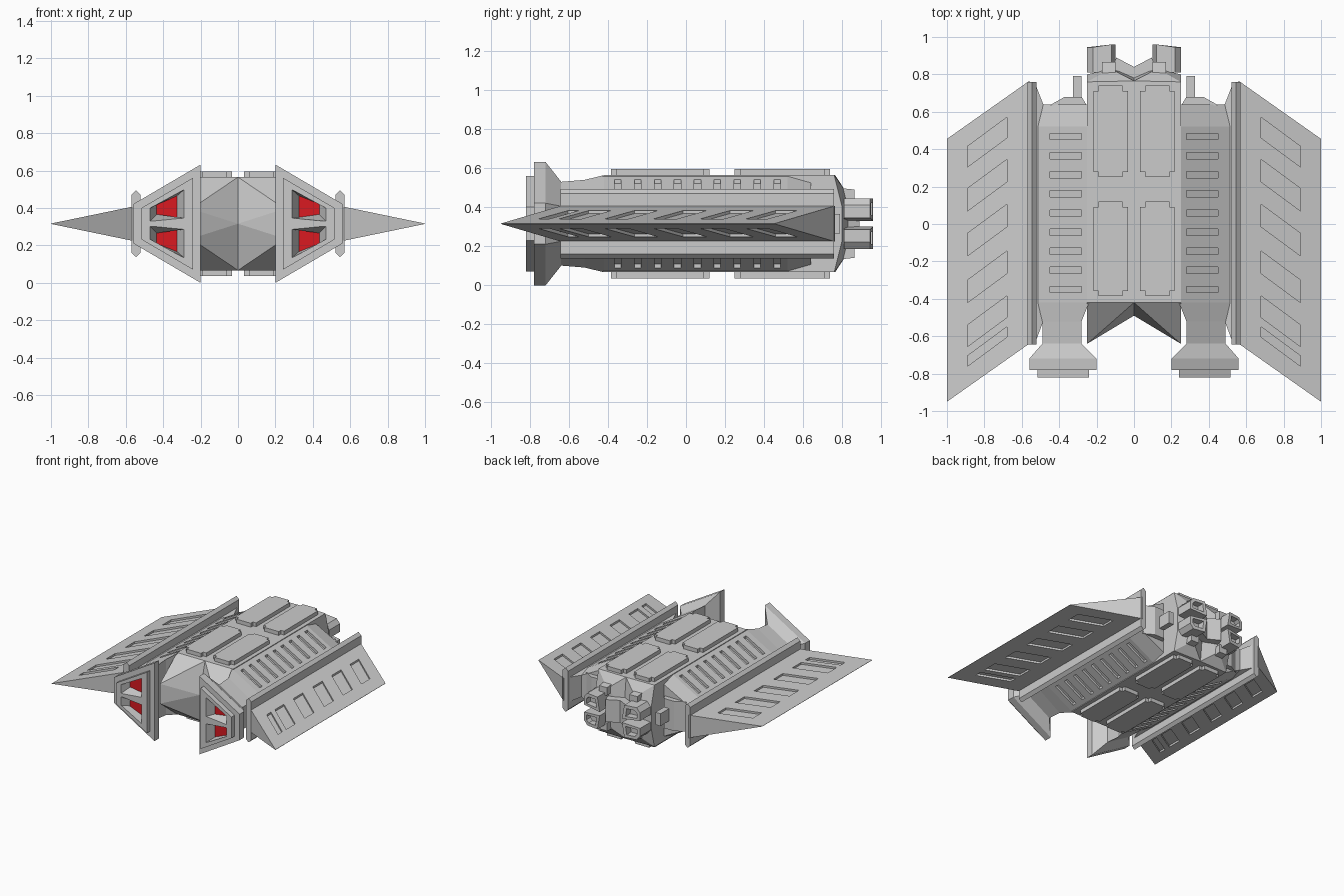
import bpy, bmesh

if "Cube" in bpy.data.objects:
    bpy.data.objects.remove(bpy.data.objects["Cube"])

ZC = 0.316  # mid-height; every part is modelled around it


def make(name, verts, faces):
    me = bpy.data.meshes.new(name)
    me.from_pydata(verts, [], faces)
    ob = bpy.data.objects.new(name, me)
    ob.location.z = ZC
    bpy.context.collection.objects.link(ob)
    return ob


def loft(name, *solids):
    """Each solid is a list of equal-length point loops, joined and capped."""
    verts, faces = [], []
    for loops in solids:
        b, n = len(verts), len(loops[0])
        for lp in loops:
            verts += lp
        for i in range(len(loops) - 1):
            for j in range(n):
                k = (j + 1) % n
                faces.append((b + i * n + j, b + i * n + k,
                              b + (i + 1) * n + k, b + (i + 1) * n + j))
        faces.append(tuple(range(b, b + n)))
        faces.append(tuple(range(b + (len(loops) - 1) * n, b + len(loops) * n)))
    ob = make(name, verts, faces)
    fix_normals(ob)
    return ob


def fix_normals(ob):
    bm = bmesh.new()
    bm.from_mesh(ob.data)
    bmesh.ops.recalc_face_normals(bm, faces=bm.faces)
    bm.to_mesh(ob.data)
    bm.free()


def apply(ob, mod):
    bpy.context.view_layer.objects.active = ob
    bpy.ops.object.modifier_apply(modifier=mod.name)


def cut(ob, cutter):
    m = ob.modifiers.new("cut", 'BOOLEAN')
    m.operation, m.solver, m.object = 'DIFFERENCE', 'EXACT', cutter
    apply(ob, m)
    bpy.data.objects.remove(cutter)


def mirror(ob, z=False):
    m = ob.modifiers.new("mirror", 'MIRROR')
    m.use_axis = (True, False, z)
    m.merge_threshold = 0.0005
    apply(ob, m)
    fix_normals(ob)


def along_y(pts, y):
    return [(x, y, z) for x, z in pts]


def along_z(pts, z):
    return [(x, y, z) for x, y in pts]


# Central hull: one quarter, mirrored; notched nose and faceted tail
hull = make("hull", [
    (0, -.42, .249), (.25, -.42, .249), (.25, -.64, .08), (.25, -.64, 0), (0, -.49, 0),
    (.25, .76, .249), (0, .765, .249), (.125, .83, .15), (.25, .80, .09), (.25, .80, 0),
    (.125, .83, 0), (0, .79, 0)],
    [(0, 1, 5, 6), (0, 2, 1), (0, 4, 2), (4, 3, 2), (1, 2, 3, 9, 8, 5),
     (6, 5, 7), (5, 8, 7), (8, 9, 10, 7), (6, 7, 11), (7, 10, 11)])
mirror(hull, True)


# Raised deck panels with notched corners, top and bottom
def notched(x0, x1, y0, y1, n=.028):
    return [(x0 + n, y0), (x1 - n, y0), (x1 - n, y0 + n), (x1, y0 + n), (x1, y1 - n),
            (x1 - n, y1 - n), (x1 - n, y1), (x0 + n, y1), (x0 + n, y1 - n),
            (x0, y1 - n), (x0, y0 + n), (x0 + n, y0 + n)]


panels = loft("deck_panels", *[[along_z(notched(.033, .217, a, b), h) for h in (.24, .28)]
                               for a, b in ((-.385, .12), (.25, .74))])
mirror(panels, True)


# Side nacelles: body, neck, flared intake and intake frame in one loft
def section(y, xi, hi, xo, ho):
    return along_y([(xi, -hi), (xo, -ho), (xo, ho), (xi, hi)], y)


nacelle = loft("nacelles", [section(*s) for s in (
    (.64, .24, .215, .49, .085), (.52, .24, .249, .515, .095), (-.42, .24, .249, .515, .095),
    (-.52, .28, .225, .49, .09), (-.64, .28, .215, .49, .09), (-.72, .2, .316, .56, .105),
    (-.78, .2, .316, .56, .105), (-.78, .24, .246, .515, .085), (-.82, .24, .246, .515, .085))])


def slope(x):
    return .249 - (x - .25) * .154 / .265


vents, intakes, reds = [], [], []
for s in (1, -1):
    for i in range(9):
        y = -.35 + i * .1022
        prof = [(.28, s * (slope(.28) + .03)), (.45, s * (slope(.45) + .03)),
                (.45, s * (slope(.45) - .025)), (.28, s * (slope(.28) - .025))]
        vents.append([along_y(prof, y - .017), along_y(prof, y + .017)])
    mouth = [(.287, .03 * s), (.287, .183 * s), (.472, .082 * s), (.472, .012 * s)]
    throat = [(.325, .034 * s), (.325, .15 * s), (.435, .105 * s), (.435, .05 * s)]
    intakes.append([along_y(mouth, -.825), along_y(throat, -.75)])
    reds.append([along_y(throat, -.757), along_y(throat, -.74)])
cut(nacelle, loft("vent_cutter", *vents))
cut(nacelle, loft("intake_cutter", *intakes))
mirror(nacelle)

# Red intake grilles
red = loft("intake_glow", *reds)
mat = bpy.data.materials.new("red")
mat.diffuse_color = (.7, .01, .015, 1)
mat.use_nodes = True
mat.node_tree.nodes["Principled BSDF"].inputs["Base Color"].default_value = mat.diffuse_color
red.data.materials.append(mat)
mirror(red)

# Wing rails and the tapered mounts behind them
rail_prof = [(.522, -.155), (.545, -.178), (.57, -.155), (.57, .155), (.545, .178), (.522, .155)]
mirror(loft("wing_rails", [along_y(rail_prof, -.645), along_y(rail_prof, .76)]))


def side_rect(x, y0, y1, h):
    return [(x, y0, -h), (x, y1, -h), (x, y1, h), (x, y0, h)]


mirror(loft("rail_mounts", [side_rect(.485, -.52, .64, .088), side_rect(.53, -.64, .755, .1)]))

# Swept wedge wings with slanted recessed slots on both faces
wing = loft("wings", [side_rect(.56, -.64, .765, .092), side_rect(1, -.95, .455, .001)])
slots = []
for s in (1, -1):
    for y, d in ((.57, .11), (.345, .12), (.105, .12), (-.145, .12), (-.385, .115), (-.55, .055)):
        pts = [(.68, y), (.89, y - .155), (.89, y - .155 - d), (.68, y - d)]
        slots.append([[(a, b, s * (.092 * (1 - (a - .56) / .44) + o)) for a, b in pts]
                      for o in (-.015, .03)])
cut(wing, loft("slot_cutter", *slots))
mirror(wing)

# Small fittings on the rear of the nacelles
rod = [(.28, -.05), (.325, -.05), (.325, .05), (.28, .05)]
mirror(loft("rear_rods", [along_y(rod, .62), along_y(rod, .79)]))
bump = [(.25, .63), (.28, .68), (.37, .68), (.45, .635)]
mirror(loft("rear_bumps", [along_z(bump, -.12), along_z(bump, .12)]))

# Tail: central bracket and four hollow thruster blocks
bracket = [(0, .76), (0, .84), (.095, .89), (.13, .80)]
mirror(loft("tail_bracket", [along_z(bracket, -.09), along_z(bracket, .09)]))
block = [(.10, .015), (.25, .03), (.25, .095), (.22, .13), (.12, .13)]
pod = loft("tail_thrusters", [along_y(block, .81),
                              [(x, .945 + .015 * (x < .15), z) for x, z in block]])
hole = [(.13, .04), (.225, .045), (.225, .085), (.205, .105), (.14, .105)]
cut(pod, loft("thruster_cutter", [along_y(hole, .90), along_y(hole, .98)]))
mirror(pod, True)
clip = [(.10, .12), (.17, .12), (.17, .185), (.10, .185)]
mirror(loft("tail_clips", [along_y(clip, .77), along_y([(x, z - .01) for x, z in clip], .865)]), True)
